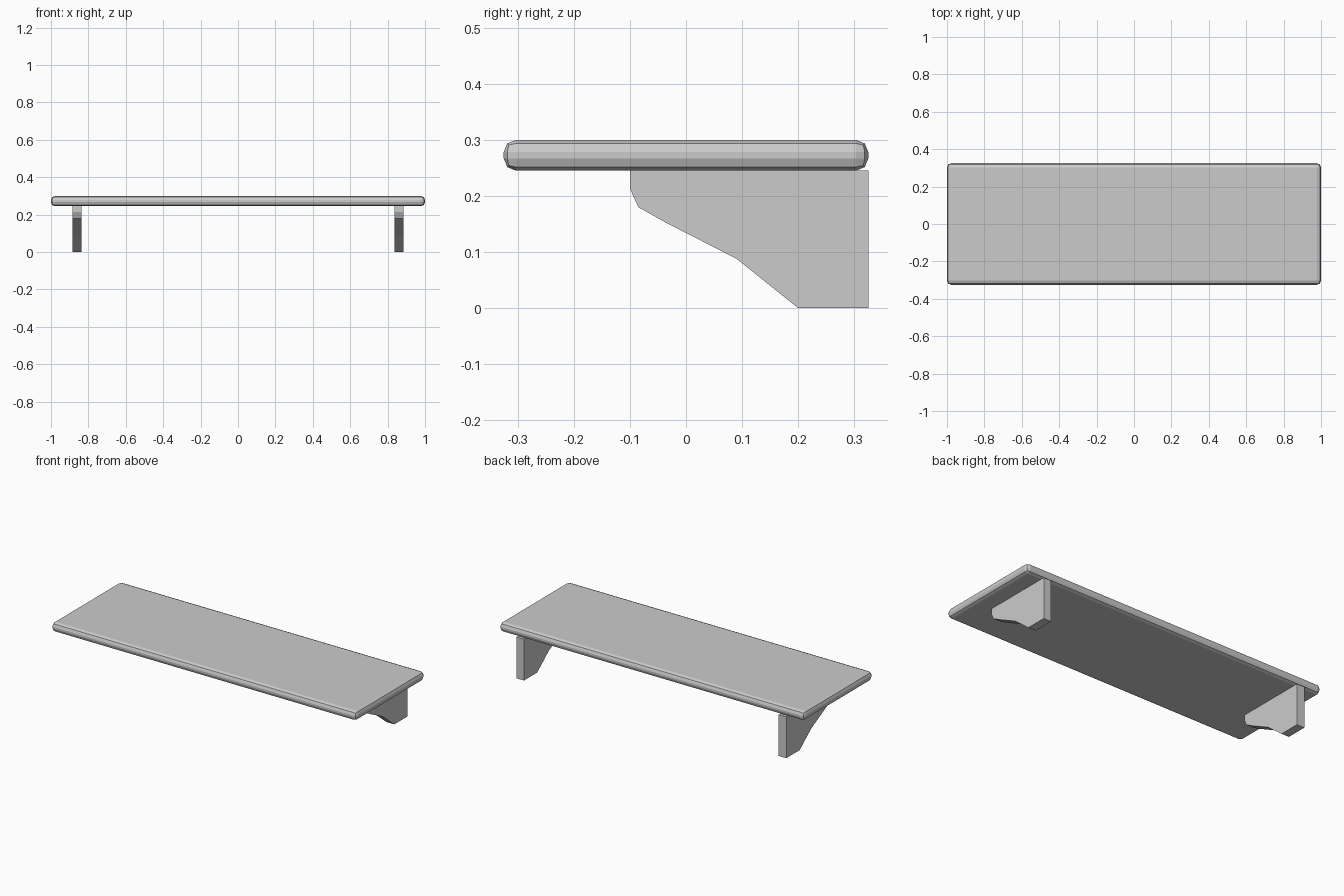
import bpy, bmesh

if "Cube" in bpy.data.objects:
    bpy.data.objects.remove(bpy.data.objects["Cube"])


def make_object(name, bm):
    bmesh.ops.recalc_face_normals(bm, faces=bm.faces)
    mesh = bpy.data.meshes.new(name)
    bm.to_mesh(mesh)
    bm.free()
    obj = bpy.data.objects.new(name, mesh)
    bpy.context.collection.objects.link(obj)
    return obj


# Shelf board with rounded edges
X, Y, Z0, Z1 = 1.0, 0.325, 0.245, 0.30
bm = bmesh.new()
bmesh.ops.create_cube(bm, size=1)
for v in bm.verts:
    v.co = (v.co.x * 2 * X, v.co.y * 2 * Y, Z0 + (v.co.z + 0.5) * (Z1 - Z0))
board = make_object("shelf_board", bm)
bevel = board.modifiers.new("rounded_edges", 'BEVEL')
bevel.width = 0.022
bevel.segments = 2

# Support brackets: side profile (y, z) extruded along x
PROFILE = [(-0.10, 0.245), (-0.10, 0.213), (-0.085, 0.18), (-0.037, 0.153),
           (0.09, 0.088), (0.20, 0.0), (0.325, 0.0), (0.325, 0.245)]
THICKNESS = 0.05


def bracket(name, x_centre):
    bm = bmesh.new()
    face = bm.faces.new([bm.verts.new((x_centre - THICKNESS / 2, y, z))
                         for y, z in PROFILE])
    ext = bmesh.ops.extrude_face_region(bm, geom=[face], use_keep_orig=True)
    moved = [g for g in ext["geom"] if isinstance(g, bmesh.types.BMVert)]
    bmesh.ops.translate(bm, verts=moved, vec=(THICKNESS, 0, 0))
    return make_object(name, bm)


for side, sign in (("left", -1), ("right", 1)):
    bracket(side + "_bracket", sign * 0.861)
